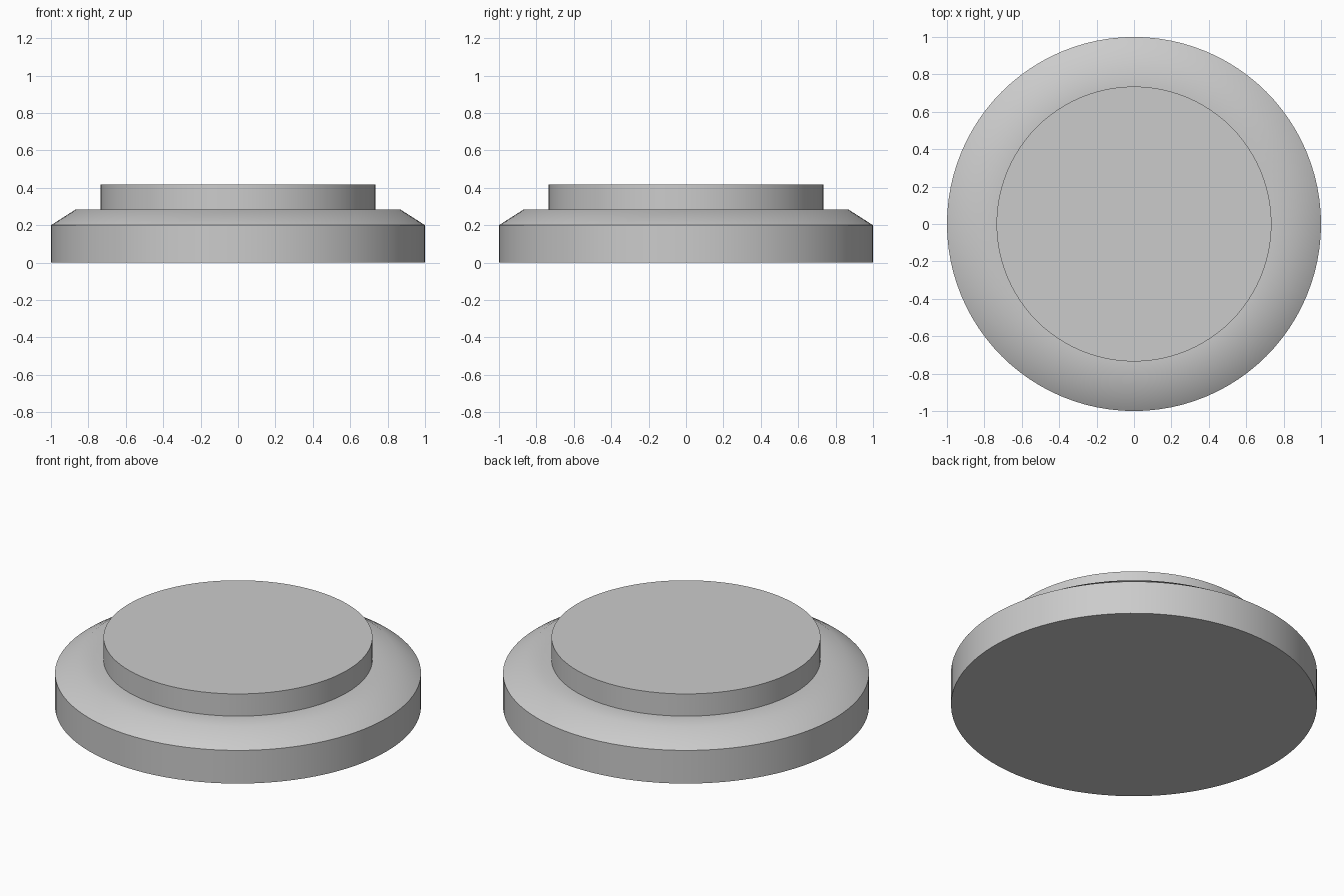
import bpy, bmesh, math

if "Cube" in bpy.data.objects:
    bpy.data.objects.remove(bpy.data.objects["Cube"])

SEGMENTS = 96


def lathe(name, profile):
    """Spin an (r, z) profile around z and cap both ends."""
    bm = bmesh.new()
    rings = []
    for r, z in profile:
        rings.append([bm.verts.new((r * math.cos(2 * math.pi * i / SEGMENTS),
                                    r * math.sin(2 * math.pi * i / SEGMENTS), z))
                      for i in range(SEGMENTS)])
    for low, high in zip(rings, rings[1:]):
        for i in range(SEGMENTS):
            j = (i + 1) % SEGMENTS
            bm.faces.new((low[i], low[j], high[j], high[i]))
    bm.faces.new(rings[0][::-1])
    bm.faces.new(rings[-1])
    mesh = bpy.data.meshes.new(name)
    bm.to_mesh(mesh)
    bm.free()
    obj = bpy.data.objects.new(name, mesh)
    bpy.context.collection.objects.link(obj)
    bpy.ops.object.select_all(action='DESELECT')
    obj.select_set(True)
    bpy.context.view_layer.objects.active = obj
    # Shoulder break stays soft, all other rims stay sharp
    bpy.ops.object.shade_smooth_by_angle(angle=math.radians(40))
    return obj


# One solid: base rim, sloped shoulder, narrow ledge and raised top disc
lathe("stepped_round_base", [(1.0, 0.0), (1.0, 0.20), (0.87, 0.283),
                             (0.735, 0.283), (0.735, 0.417)])
